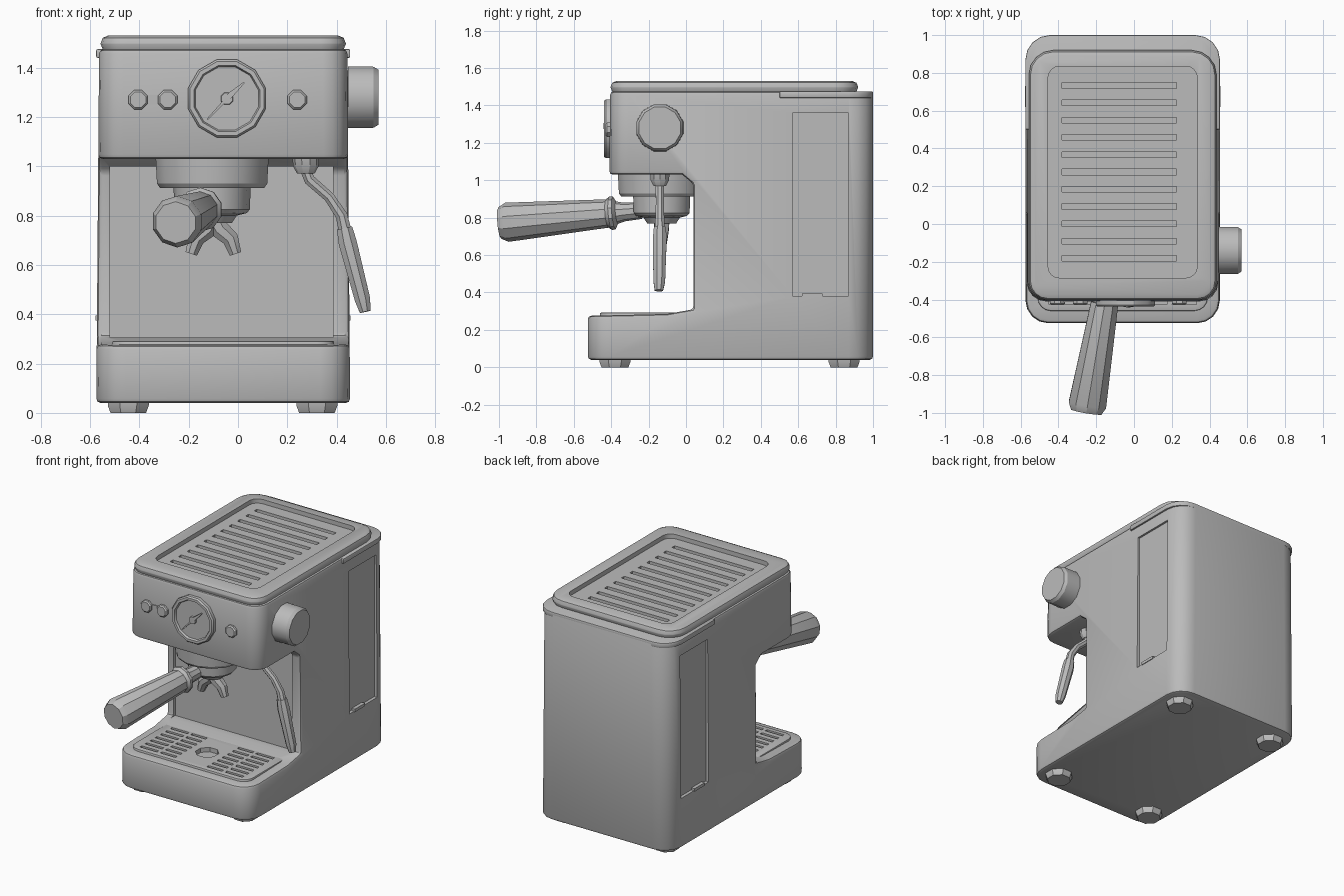
import bpy, bmesh, math
from mathutils import Vector

if "Cube" in bpy.data.objects:
    bpy.data.objects.remove(bpy.data.objects["Cube"])

CX = -0.06  # the casing's centre line in x

grey = bpy.data.materials.new("casing grey")
grey.diffuse_color = (0.5, 0.5, 0.5, 1)
grey.use_nodes = True
grey.node_tree.nodes["Principled BSDF"].inputs["Base Color"].default_value = grey.diffuse_color


def finish(name, bm):
    bmesh.ops.recalc_face_normals(bm, faces=bm.faces[:])
    me = bpy.data.meshes.new(name)
    bm.to_mesh(me)
    bm.free()
    me.materials.append(grey)
    ob = bpy.data.objects.new(name, me)
    bpy.context.scene.collection.objects.link(ob)
    return ob


def apply(ob, mod):
    bpy.context.view_layer.objects.active = ob
    bpy.ops.object.modifier_apply(modifier=mod.name)


def soften(ob, width, segments=2):
    mod = ob.modifiers.new("bevel", 'BEVEL')
    mod.width, mod.segments = width, segments
    mod.limit_method, mod.angle_limit = 'ANGLE', math.radians(40)
    apply(ob, mod)


def cut(cutter, *targets):
    for ob in targets:
        mod = ob.modifiers.new("cut", 'BOOLEAN')
        mod.operation, mod.solver, mod.object = 'DIFFERENCE', 'EXACT', cutter
        apply(ob, mod)
    bpy.data.objects.remove(cutter)


def add_box(bm, x0, x1, y0, y1, z0, z1):
    vs = bmesh.ops.create_cube(bm, size=1)['verts']
    for v in vs:
        v.co = Vector(((x0, x1)[v.co.x > 0], (y0, y1)[v.co.y > 0], (z0, z1)[v.co.z > 0]))


def round_corners(bm, radius, rule, segments=4):
    """Round upright edges whose midpoint passes the rule."""
    picked = []
    for e in bm.edges:
        a, b = e.verts[0].co, e.verts[1].co
        d, mid = a - b, (a + b) / 2
        if abs(d.z) > 5 * max(abs(d.x), abs(d.y)) and rule(mid):
            picked.append(e)
    bmesh.ops.bevel(bm, geom=picked, offset=radius, offset_type='OFFSET',
                    segments=segments, profile=0.5, affect='EDGES')


def slab(name, x0, x1, y0, y1, z0, z1, front_r, back_r, bevel=0):
    bm = bmesh.new()
    add_box(bm, x0, x1, y0, y1, z0, z1)
    if front_r:
        round_corners(bm, front_r, lambda m: abs(m.y - y0) < 1e-4)
    if back_r:
        round_corners(bm, back_r, lambda m: abs(m.y - y1) < 1e-4)
    ob = finish(name, bm)
    if bevel:
        soften(ob, bevel)
    return ob


def boxes(name, items):
    bm = bmesh.new()
    for it in items:
        add_box(bm, *it)
    return finish(name, bm)


def tube(name, pts, radii, sides=12):
    """Rings along a path with a radius per point, capped at both ends."""
    pts = [Vector(p) for p in pts]
    whole = pts[-1] - pts[0]
    ref = Vector((1, 0, 0)) if abs(whole.y) > abs(whole.z) + abs(whole.x) else Vector((0, 1, 0))
    bm = bmesh.new()
    rings = []
    for i, (p, r) in enumerate(zip(pts, radii)):
        t = pts[min(i + 1, len(pts) - 1)] - pts[max(i - 1, 0)]
        t = (t if t.length > 1e-5 and t.dot(whole) > 0 else whole).normalized()
        u = (ref - t * ref.dot(t)).normalized()
        w = t.cross(u)
        ring = []
        for k in range(sides):
            a = 2 * math.pi * (k + 0.5) / sides
            ring.append(bm.verts.new(p + r * (u * math.cos(a) + w * math.sin(a))))
        rings.append(ring)
    for a, b in zip(rings, rings[1:]):
        for k in range(sides):
            n = (k + 1) % sides
            bm.faces.new((a[k], a[n], b[n], b[k]))
    bm.faces.new(rings[0])
    bm.faces.new(rings[-1])
    return finish(name, bm)


# C-shaped casing: side profile (y, z) swept across, slightly narrower upward
profile = [(-0.525, 0.04), (-0.525, 0.275), (-0.1, 0.285), (0.04, 0.31), (0.04, 0.98),
           (-0.02, 1.03), (-0.41, 1.03), (-0.405, 1.475), (1.0, 1.475), (1.0, 0.04)]
bm = bmesh.new()
left, right = [[bm.verts.new((CX + s * (0.515 - 0.008 * z), y, z)) for y, z in profile]
               for s in (-1, 1)]
bm.faces.new(left)
bm.faces.new(right)
for i in range(len(profile)):
    j = (i + 1) % len(profile)
    bm.faces.new((left[i], left[j], right[j], right[i]))
bmesh.ops.recalc_face_normals(bm, faces=bm.faces[:])
round_corners(bm, 0.12, lambda m: m.y < -0.5)
round_corners(bm, 0.10, lambda m: m.z > 1 and m.y < -0.39)
round_corners(bm, 0.13, lambda m: m.y > 0.99)
casing = finish("casing", bm)
soften(casing, 0.018)

# recessed side panels and back splash
cut(boxes("panel_cutter", [(CX + 0.49, CX + 0.6, 0.57, 0.87, 0.38, 1.36),
                           (CX - 0.6, CX - 0.49, 0.57, 0.87, 0.38, 1.36)]), casing)
cut(boxes("splash_cutter", [(-0.52, 0.385, -0.01, 0.06, 0.305, 1.0)]), casing)
boxes("panel_tabs", [(CX + s * 0.505 - 0.012, CX + s * 0.505 + 0.012, 0.62, 0.73, 0.375, 0.395)
                     for s in (-1, 1)])

# drip tray grille with slots and a drain hole
grille = slab("drip_grille", -0.51, 0.39, -0.46, -0.03, 0.25, 0.292, 0.07, 0.03, 0.006)
slots = []
for i in range(7):
    y = -0.415 + i * 0.055
    for s in (-1, 1):
        for a, b in ((0.12, 0.235), (0.26, 0.39)):
            x0, x1 = sorted((CX + s * a, CX + s * b))
            slots.append((x0, x1, y - 0.01, y + 0.01, 0.265, 0.35))
cut(boxes("grille_cutter", slots), grille, casing)
cut(tube("drain_cutter", [(CX, -0.25, 0.262), (CX, -0.25, 0.35)], [0.075] * 2, 8), grille, casing)

# top cap with cup tray and eleven slots
cap = slab("top_cap", CX - 0.497, CX + 0.497, -0.403, 0.92, 1.465, 1.53, 0.10, 0.13)
soften(cap, 0.03)
cut(slab("tray_cutter", -0.455, 0.335, -0.285, 0.835, 1.50, 1.6, 0.06, 0.06), cap)
cut(boxes("vent_cutter", [(-0.38, 0.225, -0.197 + i * 0.0915, -0.167 + i * 0.0915, 1.478, 1.55)
                          for i in range(11)]), cap)

# rear lid lip
slab("tank_lid", CX - 0.515, CX + 0.515, 0.5, 1.0, 1.44, 1.475, 0, 0.13, 0.006)

# feet
for fx, sx in ((-0.445, "left"), (0.32, "right")):
    for fy, sy in ((-0.38, "front"), (0.845, "back")):
        tube(f"foot_{sy}_{sx}", [(fx, fy, 0), (fx, fy, 0.03), (fx, fy, 0.06)],
             [0.078, 0.09, 0.09], 8)

# pressure gauge with needle
gx, gz = -0.045, 1.275
tube("gauge", [(gx, y, gz) for y in (-0.39, -0.428, -0.438, -0.438, -0.424)],
     [0.163, 0.163, 0.155, 0.138, 0.132], 12)
tube("gauge_hub", [(gx, -0.42, gz), (gx, -0.434, gz)], [0.028, 0.024], 8)
tube("gauge_needle", [(-0.125, -0.43, 1.19), (-0.065, -0.43, 1.253), (-0.03, -0.43, 1.29),
                      (0.025, -0.43, 1.34)], [0.004, 0.008, 0.016, 0.004], 4)

# front buttons
for i, bx in enumerate((-0.405, -0.285, 0.24)):
    tube(f"button_{i + 1}", [(bx, y, 1.27) for y in (-0.39, -0.422, -0.43)],
         [0.042, 0.042, 0.034], 8)
boxes("button_plate", [(-0.405, -0.285, -0.413, -0.39, 1.25, 1.29)])

# side steam knob
tube("steam_knob", [(x, -0.14, 1.28) for x in (0.41, 0.445, 0.447, 0.55, 0.57)],
     [0.112, 0.112, 0.13, 0.128, 0.115], 12)

# brew head and filter basket
tube("brew_head", [(-0.105, -0.135, z) for z in (1.06, 0.93, 0.912)], [0.235, 0.228, 0.215], 16)
tube("filter_holder", [(-0.105, -0.13, z) for z in (0.93, 0.825, 0.81, 0.80, 0.77)],
     [0.157, 0.153, 0.14, 0.1, 0.08], 14)

# filter handle: neck, collar and grip
start, end = Vector((-0.125, -0.24, 0.838)), Vector((-0.253, -0.995, 0.772))
steps = [0, 0.12, 0.17, 0.19, 0.215, 0.24, 0.95, 1]
tube("filter_handle", [start.lerp(end, t) for t in steps],
     [0.045, 0.05, 0.06, 0.088, 0.09, 0.076, 0.105, 0.085], 10)

# twin spout
for s, side in ((-1, "left"), (1, "right")):
    tube(f"spout_{side}", [(-0.1 + s * dx, -0.13, z) for dx, z in
                           ((0, 0.79), (0.025, 0.745), (0.07, 0.705), (0.09, 0.645))],
         [0.045, 0.042, 0.036, 0.026], 8)

# steam wand
tube("wand_mount", [(0.275, -0.14, z) for z in (1.05, 1.0, 0.97)], [0.055, 0.052, 0.035], 10)
tube("wand_arm", [(0.27, -0.14, 1.0), (0.29, -0.14, 0.945), (0.37, -0.14, 0.875),
                  (0.42, -0.14, 0.8), (0.445, -0.14, 0.69)], [0.025, 0.024, 0.023, 0.026, 0.03], 8)
tube("wand_sleeve", [(0.432, -0.14, 0.75), (0.445, -0.14, 0.69), (0.505, -0.143, 0.46),
                     (0.516, -0.145, 0.41)], [0.034, 0.04, 0.034, 0.024], 8)

# smooth shading with sharp edges kept
bpy.ops.object.select_all(action='DESELECT')
for ob in bpy.context.scene.objects:
    ob.select_set(True)
    bpy.context.view_layer.objects.active = ob
bpy.ops.object.shade_smooth_by_angle(angle=math.radians(30))
